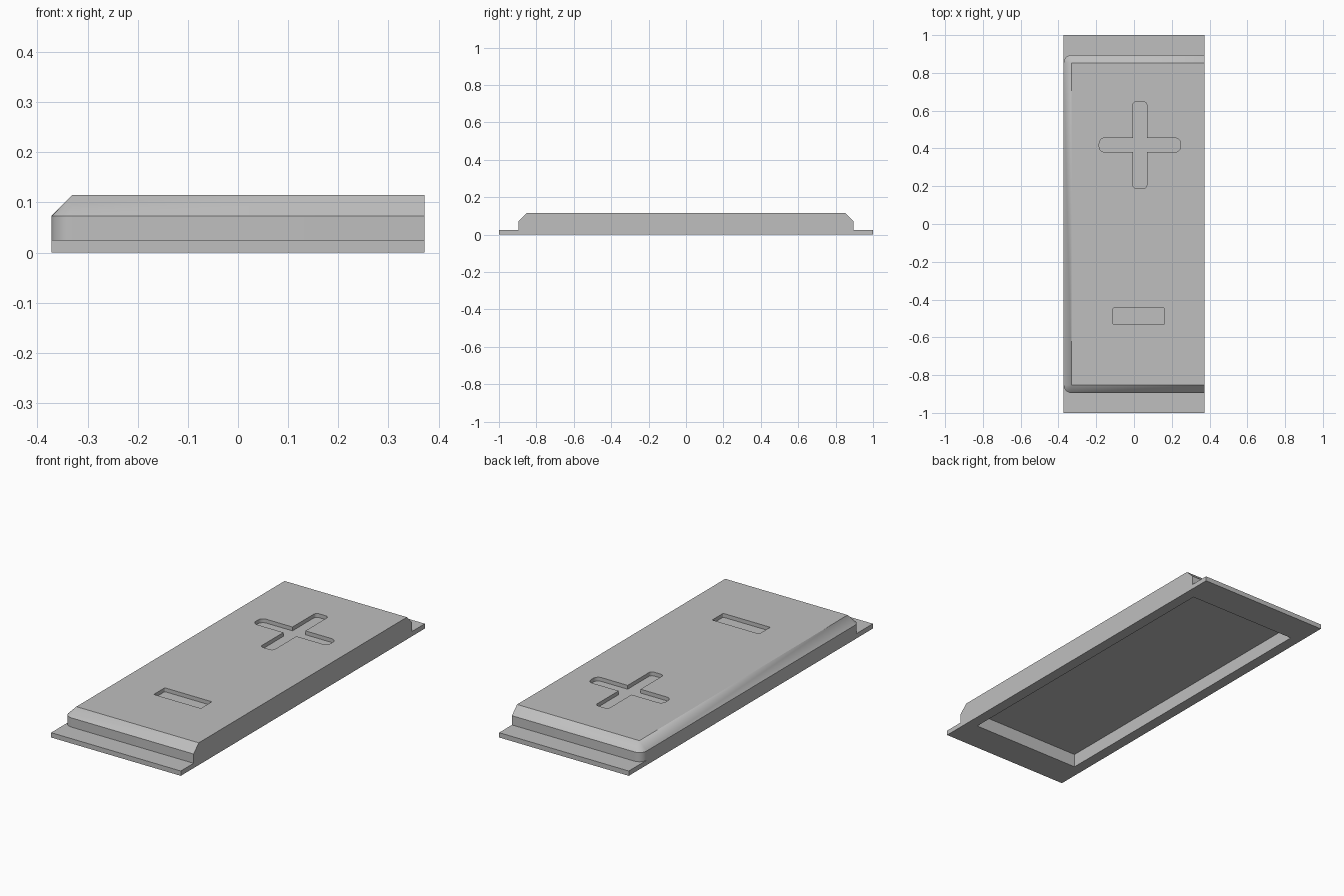
import bpy
import bmesh
import math
from mathutils import Vector

cube = bpy.data.objects.get("Cube")
if cube:
    bpy.data.objects.remove(cube, do_unlink=True)

grey = bpy.data.materials.new("plain_grey")
grey.use_nodes = True
colour = (0.52, 0.52, 0.52, 1)
grey.diffuse_color = colour
grey.node_tree.nodes["Principled BSDF"].inputs["Base Color"].default_value = colour

HALF_X, HALF_Y = 0.372, 1.0
BODY_Y = 0.895
BASE_TOP, SHOULDER, TOP = 0.025, 0.073, 0.115
BEVEL = 0.042


def outline(corners, steps=8):
    """Round each (x, y, radius) right-angled corner; radius 0 stays one point."""
    pts = []
    for i, (x, y, r) in enumerate(corners):
        p = Vector((x, y))
        if r == 0:
            pts.append(p)
            continue
        before = (Vector(corners[i - 1][:2]) - p).normalized()
        after = (Vector(corners[(i + 1) % len(corners)][:2]) - p).normalized()
        centre = p + r * (before + after)
        for s in range(steps + 1):
            t = math.pi / 2 * s / steps
            pts.append(centre - r * (after * math.cos(t) + before * math.sin(t)))
    return pts


def rect(x0, x1, y0, y1, left_r=0, right_r=0):
    return outline([(x0, y0, left_r), (x1, y0, right_r),
                    (x1, y1, right_r), (x0, y1, left_r)])


def loft(name, levels):
    """Join matching outlines at rising heights into a closed solid."""
    bm = bmesh.new()
    rings = [[bm.verts.new((p.x, p.y, z)) for p in pts] for pts, z in levels]
    n = len(rings[0])
    for low, high in zip(rings, rings[1:]):
        for i in range(n):
            j = (i + 1) % n
            bm.faces.new((low[i], low[j], high[j], high[i]))
    bm.faces.new(rings[0][::-1])
    bm.faces.new(rings[-1])
    bmesh.ops.remove_doubles(bm, verts=bm.verts, dist=0.00005)
    bmesh.ops.recalc_face_normals(bm, faces=bm.faces)
    mesh = bpy.data.meshes.new(name)
    bm.to_mesh(mesh)
    bm.free()
    mesh.materials.append(grey)
    obj = bpy.data.objects.new(name, mesh)
    bpy.context.collection.objects.link(obj)
    return obj


def activate(obj):
    bpy.ops.object.select_all(action='DESELECT')
    obj.select_set(True)
    bpy.context.view_layer.objects.active = obj


def cut(obj, cutter):
    mod = obj.modifiers.new("cut", 'BOOLEAN')
    mod.operation = 'DIFFERENCE'
    mod.solver = 'EXACT'
    mod.object = cutter
    activate(obj)
    bpy.ops.object.modifier_apply(modifier=mod.name)


# Thin base plate
base_outline = rect(-HALF_X, HALF_X, -HALF_Y, HALF_Y)
base_plate = loft("base_plate", [(base_outline, 0), (base_outline, BASE_TOP)])

# Raised body: bevelled on three sides, flat on the left, rounded right corners
side = rect(-HALF_X, HALF_X, -BODY_Y, BODY_Y, left_r=BEVEL)
inset = rect(-HALF_X + BEVEL, HALF_X, -BODY_Y + BEVEL, BODY_Y - BEVEL, left_r=1e-6)
button_body = loft("button_body", [(side, BASE_TOP), (side, SHOULDER), (inset, TOP)])

# Hollow underside
hollow = rect(-0.315, 0.315, -0.835, 0.835)
pocket_cutter = loft("pocket_cutter", [(hollow, -0.05), (hollow, 0.07)])

# Recessed plus, drawn as one outline with rounded arm ends
cx, cy = 0.031, 0.418
arm_x, arm_y, w = 0.215, 0.229, 0.037
rx, ry = 0.028, 0.018
plus = outline([
    (cx - w, cy - arm_y, ry), (cx + w, cy - arm_y, ry), (cx + w, cy - w, 0),
    (cx + arm_x, cy - w, rx), (cx + arm_x, cy + w, rx), (cx + w, cy + w, 0),
    (cx + w, cy + arm_y, ry), (cx - w, cy + arm_y, ry), (cx - w, cy + w, 0),
    (cx - arm_x, cy + w, rx), (cx - arm_x, cy - w, rx), (cx - w, cy - w, 0)])
minus = rect(-0.11, 0.16, -0.533, -0.443, 0.005, 0.005)
FLOOR = TOP - 0.02
plus_cutter = loft("plus_cutter", [(plus, FLOOR), (plus, TOP + 0.05)])
minus_cutter = loft("minus_cutter", [(minus, FLOOR), (minus, TOP + 0.05)])

cut(base_plate, pocket_cutter)
for cutter in (pocket_cutter, plus_cutter, minus_cutter):
    cut(button_body, cutter)
    bpy.data.objects.remove(cutter, do_unlink=True)

for part in (base_plate, button_body):
    activate(part)
    bpy.ops.object.shade_smooth_by_angle(angle=math.radians(25))
